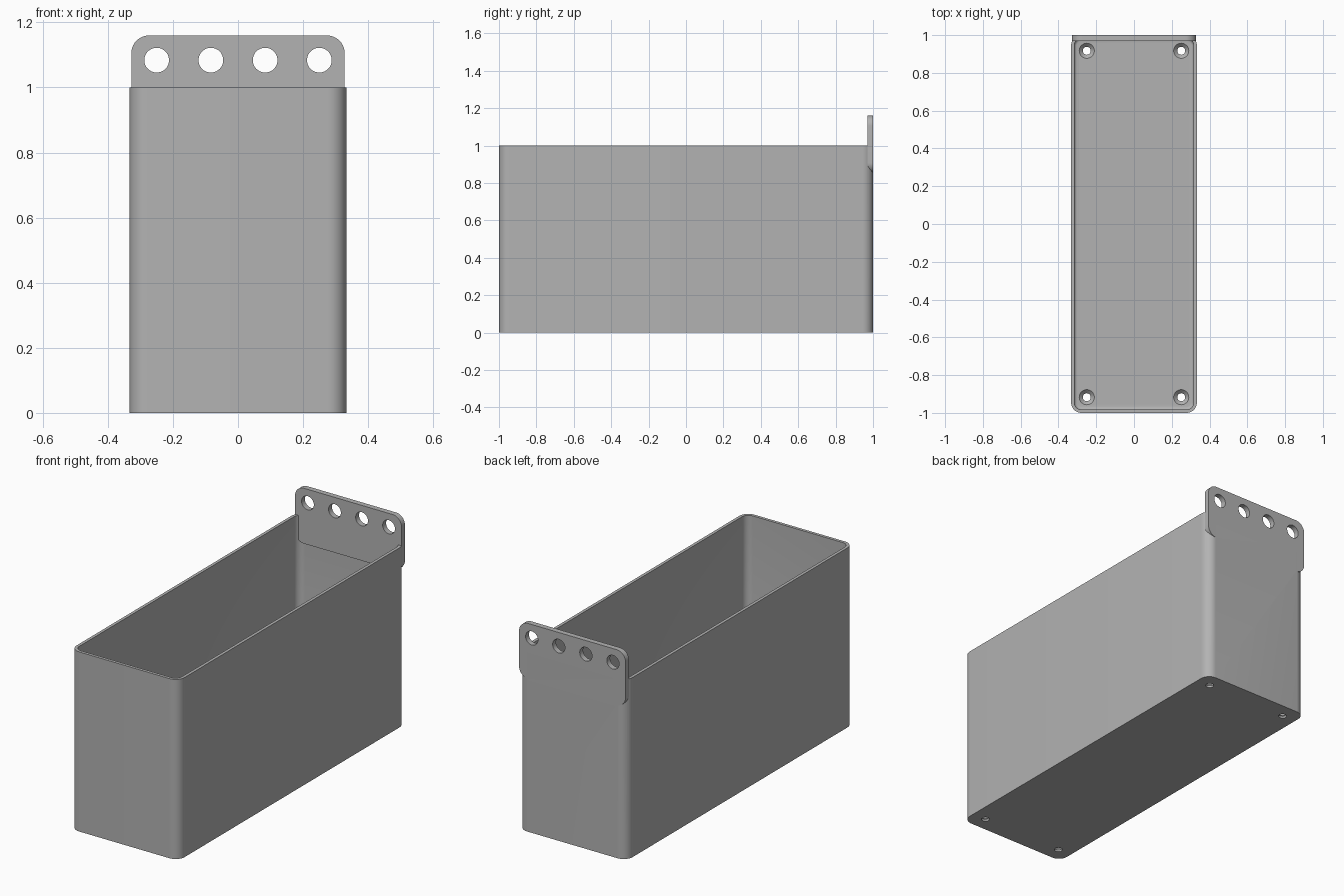
import bpy
import bmesh
import math
from mathutils import Matrix, Vector

if "Cube" in bpy.data.objects:
    bpy.data.objects.remove(bpy.data.objects["Cube"], do_unlink=True)

HALF_X, HALF_Y, HEIGHT = 0.333, 1.0, 1.0
WALL, FLOOR, CORNER = 0.017, 0.03, 0.055

grey = bpy.data.materials.new("plain grey")
grey.use_nodes = True
grey.diffuse_color = (0.45, 0.45, 0.45, 1)
grey.node_tree.nodes["Principled BSDF"].inputs["Base Color"].default_value = grey.diffuse_color


def finish(name, bm):
    bmesh.ops.recalc_face_normals(bm, faces=bm.faces)
    mesh = bpy.data.meshes.new(name)
    bm.to_mesh(mesh)
    bm.free()
    obj = bpy.data.objects.new(name, mesh)
    mesh.materials.append(grey)
    bpy.context.collection.objects.link(obj)
    return obj


def rounded_box(name, low, high, axis, radius, floor_radius=0.0):
    """Box with the edges along one axis rounded, and optionally the bottom rim too."""
    low, high = Vector(low), Vector(high)
    bm = bmesh.new()
    bmesh.ops.create_cube(bm, size=1)
    bmesh.ops.scale(bm, vec=high - low, verts=bm.verts)
    bmesh.ops.translate(bm, vec=(low + high) / 2, verts=bm.verts)
    along = [e for e in bm.edges
             if abs(e.verts[0].co[axis] - e.verts[1].co[axis]) > 1e-4]
    bmesh.ops.bevel(bm, geom=along, offset=radius, segments=10,
                    profile=0.5, affect='EDGES')
    if floor_radius:
        rim = [e for e in bm.edges if all(abs(v.co.z - low.z) < 1e-4 for v in e.verts)]
        bmesh.ops.bevel(bm, geom=rim, offset=floor_radius, segments=4,
                        profile=0.5, affect='EDGES')
    return finish(name, bm)


def cone(name, centre, r_bottom, r_top, depth, turn=0.0):
    bm = bmesh.new()
    place = Matrix.Translation(centre) @ Matrix.Rotation(turn, 4, 'X')
    bmesh.ops.create_cone(bm, cap_ends=True, segments=40, radius1=r_bottom,
                          radius2=r_top, depth=depth, matrix=place)
    return finish(name, bm)


def combine(target, other, operation):
    mod = target.modifiers.new(operation.lower(), 'BOOLEAN')
    mod.operation, mod.solver, mod.object = operation, 'EXACT', other
    bpy.context.view_layer.objects.active = target
    bpy.ops.object.modifier_apply(modifier=mod.name)
    bpy.data.objects.remove(other, do_unlink=True)


# Open bin with rounded vertical corners
storage_bin = rounded_box("storage_bin", (-HALF_X, -HALF_Y, 0),
                          (HALF_X, HALF_Y, HEIGHT), 2, CORNER)
cavity = rounded_box("cavity", (WALL - HALF_X, WALL - HALF_Y, FLOOR),
                     (HALF_X - WALL, HALF_Y - WALL, HEIGHT + 0.2),
                     2, CORNER - WALL, 0.015)
combine(storage_bin, cavity, 'DIFFERENCE')

# Hanging tab on the back wall, slightly thicker than the wall
tab = rounded_box("hanging_tab", (-0.328, 0.97, 0.852), (0.328, HALF_Y, 1.16), 1, 0.055)
combine(storage_bin, tab, 'UNION')

# Row of hanging holes
for i in range(4):
    hole = cone("hanging_hole", ((i - 1.5) / 6, 0.985, 1.084), 0.038, 0.038,
                0.2, math.pi / 2)
    combine(storage_bin, hole, 'DIFFERENCE')

# Countersunk screw holes in the floor
for x in (-0.25, 0.25):
    for y in (-0.917, 0.917):
        combine(storage_bin, cone("screw_hole", (x, y, 0), 0.021, 0.021, 0.2), 'DIFFERENCE')
        combine(storage_bin, cone("countersink", (x, y, FLOOR - 0.009), 0.021, 0.041, 0.02),
                'DIFFERENCE')

# Smooth the rounded corners, keep the edges crisp
bpy.ops.object.select_all(action='DESELECT')
storage_bin.select_set(True)
bpy.context.view_layer.objects.active = storage_bin
bpy.ops.object.shade_smooth_by_angle(angle=math.radians(30))
